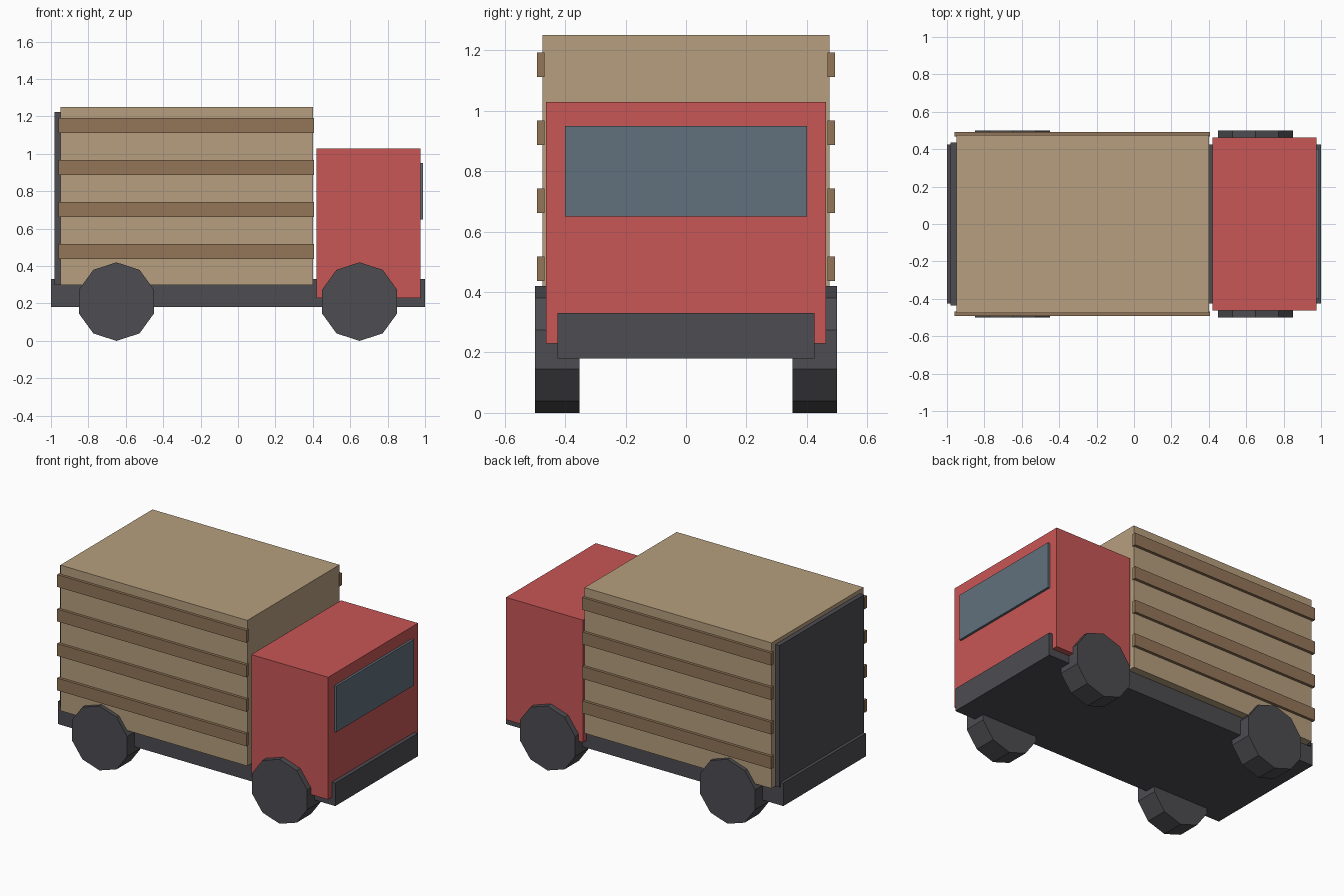
import bpy
import math

cube = bpy.data.objects.get("Cube")
if cube:
    bpy.data.objects.remove(cube, do_unlink=True)


def make_material(name, hex_code):
    """Flat colour from an sRGB hex string, converted to linear."""
    srgb = [int(hex_code[i:i + 2], 16) / 255 for i in (0, 2, 4)]
    colour = [((c + 0.055) / 1.055) ** 2.4 for c in srgb] + [1]
    mat = bpy.data.materials.new(name)
    mat.use_nodes = True
    mat.diffuse_color = colour
    shader = next(n for n in mat.node_tree.nodes if n.type == 'BSDF_PRINCIPLED')
    shader.inputs["Base Color"].default_value = colour
    return mat


tan = make_material("tan_wood", "B69F7E")
brown = make_material("brown_wood", "937659")
red = make_material("red_paint", "C85656")
dark = make_material("dark_grey", "4D4C51")
glass = make_material("blue_grey_glass", "61707C")


def box(name, mat, x, y, z):
    """Box spanning the given (min, max) ranges."""
    spans = (x, y, z)
    bpy.ops.mesh.primitive_cube_add(size=1, location=[(a + b) / 2 for a, b in spans])
    obj = bpy.context.object
    obj.name = name
    obj.scale = [b - a for a, b in spans]
    bpy.ops.object.transform_apply(location=False, rotation=False, scale=True)
    obj.data.materials.append(mat)
    return obj


# Chassis, cab and windscreen
box("chassis", dark, (-1, 1), (-0.425, 0.425), (0.18, 0.33))
box("cab", red, (0.42, 0.975), (-0.463, 0.463), (0.23, 1.028))
box("windscreen", glass, (0.96, 0.99), (-0.4, 0.4), (0.65, 0.95))

# Cargo body with tail door
box("cargo_body", tan, (-0.95, 0.4), (-0.475, 0.475), (0.3, 1.25))
box("tail_door", dark, (-0.98, -0.94), (-0.435, 0.435), (0.3, 1.225))

for side, sign in (("left", 1), ("right", -1)):
    # Horizontal slats along the cargo sides
    for i in range(4):
        z = 0.437 + i * 0.225
        y = sorted((sign * 0.468, sign * 0.493))
        box(f"slat_{side}_{i + 1}", brown, (-0.96, 0.405), y, (z, z + 0.08))
    # Ten-sided wheels with a corner pointing down
    for end, x in (("front", 0.65), ("rear", -0.65)):
        bpy.ops.mesh.primitive_cylinder_add(
            vertices=10, radius=0.21, depth=0.148,
            location=(x, sign * 0.426, 0.21), rotation=(math.pi / 2, 0, 0))
        wheel = bpy.context.object
        wheel.name = f"{end}_wheel_{side}"
        wheel.data.materials.append(dark)
